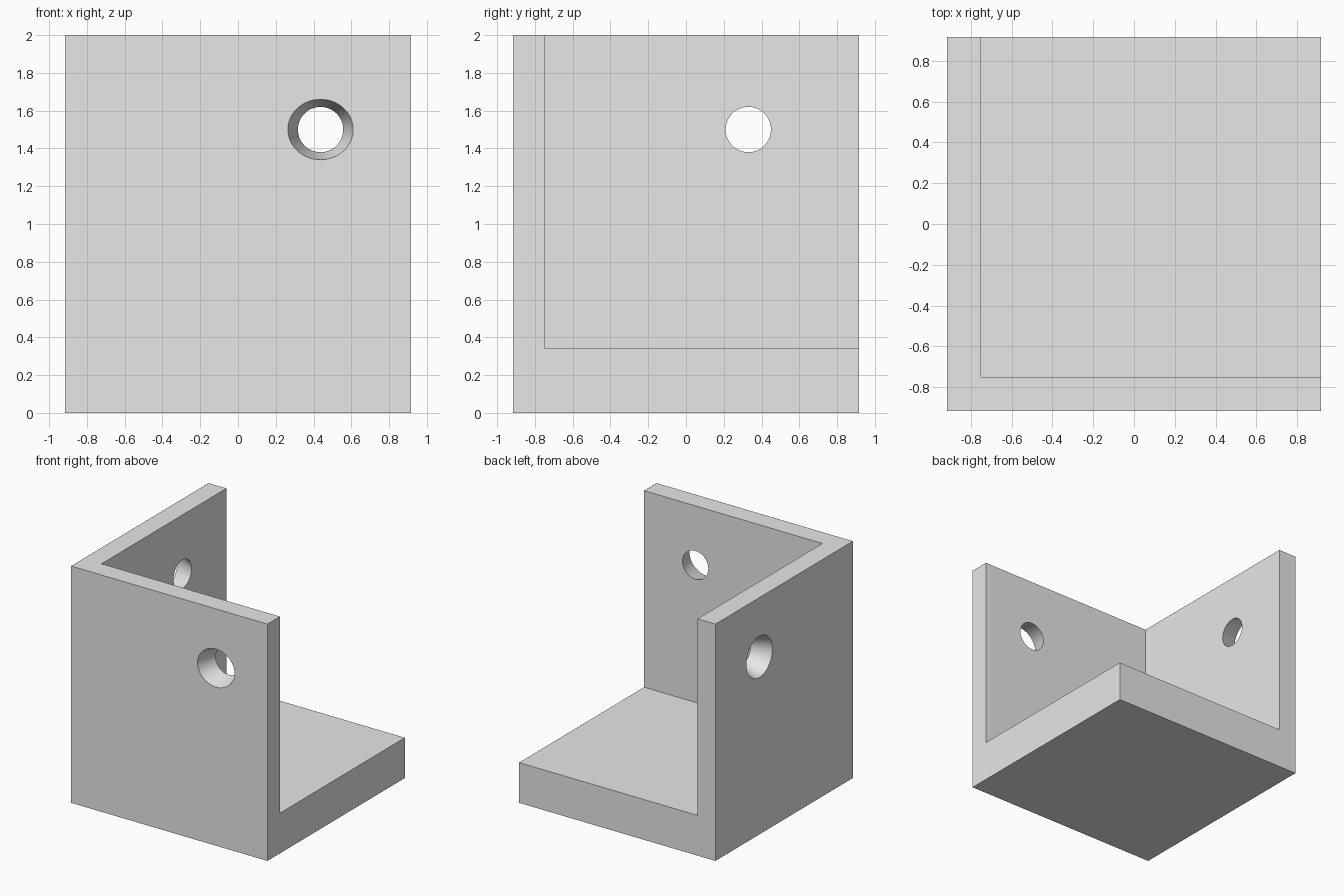
import bpy, bmesh, math
from mathutils import Vector

old = bpy.data.objects.get("Cube")
if old:
    bpy.data.objects.remove(old, do_unlink=True)

HALF = 0.917      # half width and depth
INNER = -0.75     # inner face of both walls
FLOOR = 0.34      # top of the thick base
SIDES = 64

grey = bpy.data.materials.new("light grey")
grey.use_nodes = True
colour = (0.8, 0.8, 0.8, 1)
grey.diffuse_color = colour
grey.node_tree.nodes["Principled BSDF"].inputs["Base Color"].default_value = colour


def make_object(name, bm):
    bmesh.ops.recalc_face_normals(bm, faces=bm.faces)
    mesh = bpy.data.meshes.new(name)
    bm.to_mesh(mesh)
    bm.free()
    mesh.materials.append(grey)
    obj = bpy.data.objects.new(name, mesh)
    bpy.context.collection.objects.link(obj)
    return obj


def box(name, low, high):
    bm = bmesh.new()
    bmesh.ops.create_cube(bm, size=1)
    low, high = Vector(low), Vector(high)
    for v in bm.verts:
        v.co = (low + high) / 2 + v.co * (high - low)
    return make_object(name, bm)


def tapered_hole(name, place, wide, tall, narrow=0.12):
    """Loft from an oval on the outer face to a circle on the inner face.
    place(along, depth, z) maps wall coordinates to the model."""
    bm = bmesh.new()
    rings = []
    for t in (-0.1, 1.1):
        depth = -HALF + t * (INNER + HALF)
        a, b = wide + t * (narrow - wide), tall + t * (narrow - tall)
        angles = [math.tau * i / SIDES for i in range(SIDES)]
        rings.append([bm.verts.new(place(a * math.cos(q), depth, 1.5 + b * math.sin(q)))
                      for q in angles])
    for i in range(SIDES):
        j = (i + 1) % SIDES
        bm.faces.new((rings[0][i], rings[0][j], rings[1][j], rings[1][i]))
    for ring in rings:
        bm.faces.new(ring)
    return make_object(name, bm)


# Solid block, hollowed to leave a base and two walls
bracket = box("corner_bracket", (-HALF, -HALF, 0), (HALF, HALF, 2))
cutters = [
    box("pocket_cutter", (INNER, INNER, FLOOR), (1.2, 1.2, 2.3)),
    # Flared screw hole in each wall
    tapered_hole("front_hole_cutter", lambda s, d, z: (0.437 + s, d, z), 0.173, 0.16),
    tapered_hole("side_hole_cutter", lambda s, d, z: (d, 0.33 + s, z), 0.173, 0.174),
]

bpy.ops.object.select_all(action='DESELECT')
bracket.select_set(True)
bpy.context.view_layer.objects.active = bracket
for cutter in cutters:
    cutter.hide_render = True
    mod = bracket.modifiers.new(cutter.name, 'BOOLEAN')
    mod.operation = 'DIFFERENCE'
    mod.solver = 'EXACT'
    mod.object = cutter
    bpy.ops.object.modifier_apply(modifier=mod.name)
    bpy.data.objects.remove(cutter, do_unlink=True)

bpy.ops.object.shade_smooth_by_angle(angle=math.radians(30))
